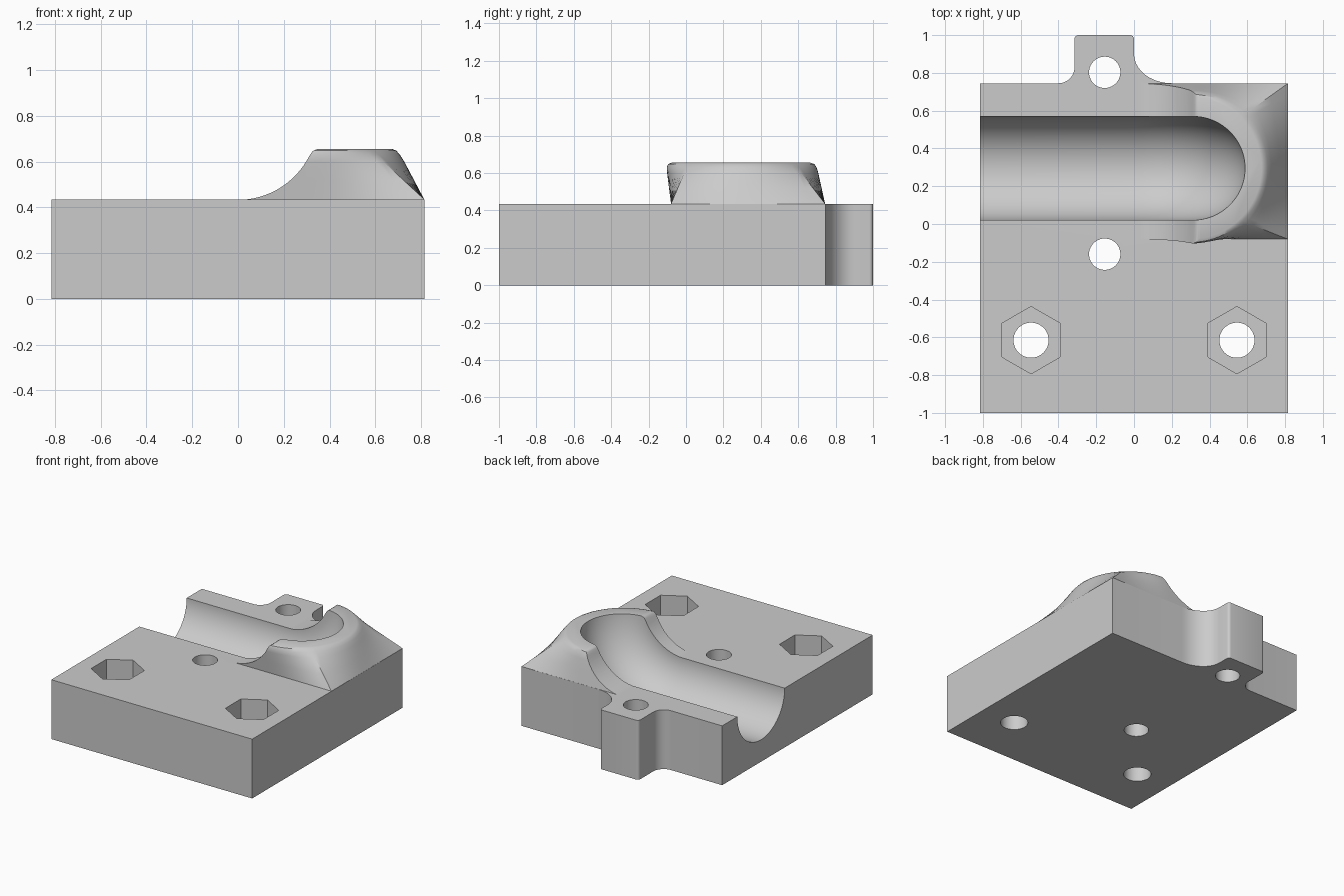
import bpy, bmesh, math
from math import sin, cos, pi, radians
from mathutils import Vector

if "Cube" in bpy.data.objects:
    bpy.data.objects.remove(bpy.data.objects["Cube"])

grey = bpy.data.materials.new("plain grey")
grey.diffuse_color = (0.6, 0.6, 0.6, 1)
grey.use_nodes = True
grey.node_tree.nodes["Principled BSDF"].inputs["Base Color"].default_value = grey.diffuse_color


def loft(name, rings):
    """Solid skinned through equal-length rings of 3D points, capped at both ends."""
    bm = bmesh.new()
    vs = [[bm.verts.new(p) for p in r] for r in rings]
    n = len(rings[0])
    for a, b in zip(vs, vs[1:]):
        for i in range(n):
            j = (i + 1) % n
            bm.faces.new((a[i], a[j], b[j], b[i]))
    bm.faces.new(vs[0][::-1])
    bm.faces.new(vs[-1])
    bmesh.ops.recalc_face_normals(bm, faces=bm.faces)
    me = bpy.data.meshes.new(name)
    bm.to_mesh(me)
    bm.free()
    ob = bpy.data.objects.new(name, me)
    bpy.context.collection.objects.link(ob)
    me.materials.append(grey)
    return ob


def prism(name, pts, z0, z1):
    return loft(name, [[(x, y, z) for x, y in pts] for z in (z0, z1)])


def ngon(x, y, r, n, start=0):
    return [(x + r * cos(start + 2 * pi * i / n), y + r * sin(start + 2 * pi * i / n)) for i in range(n)]


def arc(cx, cy, rx, ry, a0, a1, n=10):
    return [(cx + rx * cos(radians(a0 + (a1 - a0) * i / n)),
             cy + ry * sin(radians(a0 + (a1 - a0) * i / n))) for i in range(n + 1)]


def boolean(target, tool, op):
    m = target.modifiers.new(op, 'BOOLEAN')
    m.operation, m.solver, m.object = op, 'EXACT', tool
    bpy.context.view_layer.objects.active = target
    bpy.ops.object.modifier_apply(modifier=m.name)
    bpy.data.objects.remove(tool)


H = 0.435
CY = 0.295   # channel centre line

# plate with filleted rear tab
outline = [(-0.815, -1), (0.815, -1), (0.815, 0.745)]
outline += arc(0.2, 0.9, 0.2, 0.155, 270, 180)
outline += arc(-0.02, 0.98, 0.02, 0.02, 0, 90, 4)
outline += arc(-0.295, 0.98, 0.02, 0.02, 90, 180, 4)
outline += arc(-0.40, 0.83, 0.085, 0.085, 0, -90)
outline += [(-0.815, 0.745)]
plate = prism("mount_plate", outline, 0, H)


# raised collar: rectangular base blending into a round rim
def section(z, f, r):
    pts = []
    angles = [radians(-90 + 180 * i / 48) for i in range(49)]

    def mix(bx, by, tx, ty):
        pts.append((bx + (tx - bx) * f, by + (ty - by) * f, z))
    mix(-0.1, -0.08, -0.1, CY - r)
    for a in angles:
        c, s = cos(a), sin(a)
        k = max(abs(c), abs(s))
        by = CY + s / k * (0.449 if s > 0 else 0.375)
        mix(0.3 + 0.514 * c / k, by, 0.3 + r * c, CY + r * s)
    mix(-0.1, 0.744, -0.1, CY + r)
    return pts


collar = loft("collar", [section(0.38, 0, 0.4), section(H, 0, 0.4), section(0.52, 0.4, 0.402),
                         section(0.60, 0.78, 0.402), section(0.630, 0.93, 0.400),
                         section(0.648, 1, 0.392), section(0.655, 1, 0.375)])

# concave sweep that trims the open side of the collar
curve = [(-0.4, H - 0.002)] + arc(0.0, 0.785, 0.35, 0.352, -90, -27, 16)
curve += [(0.325, 0.645), (0.34, 0.653), (0.37, 0.66), (0.37, 0.9), (-0.4, 0.9)]
trim = loft("collar_trim", [[(x, y, z) for x, z in curve] for y in (-0.5, 1.2)])
boolean(collar, trim, 'DIFFERENCE')
boolean(plate, collar, 'UNION')

# pipe channel: straight run, then an elbow turning upward
R, r = 0.30, 0.275
path = [(-1.0, H + 0.001, 0)]
path += [(0.02 + R * sin(radians(a)), H + 0.001 + R * (1 - cos(radians(a))), radians(a)) for a in range(0, 91, 6)]
path += [(0.32, 1.0, pi / 2)]
rings = []
for px, pz, a in path:
    side = Vector((-sin(a), 0, cos(a)))
    rings.append([Vector((px, CY, pz)) + side * (r * sin(t)) + Vector((0, r * cos(t), 0))
                  for t in [2 * pi * (i + 0.5) / 56 for i in range(56)]])
boolean(plate, loft("channel_cutter", rings), 'DIFFERENCE')

# through holes and hexagonal nut pockets
for x, y, rad in ((-0.155, 0.803, 0.083), (-0.155, -0.16, 0.083), (-0.545, -0.615, 0.093), (0.545, -0.615, 0.093)):
    boolean(plate, prism("hole_cutter", ngon(x, y, rad, 40), -0.1, 0.8), 'DIFFERENCE')
for x in (-0.545, 0.545):
    boolean(plate, prism("nut_cutter", ngon(x, -0.615, 0.178, 6, pi / 6), 0.19, 0.8), 'DIFFERENCE')

bpy.ops.object.select_all(action='DESELECT')
plate.select_set(True)
bpy.context.view_layer.objects.active = plate
bpy.ops.object.shade_smooth_by_angle(angle=radians(30))
